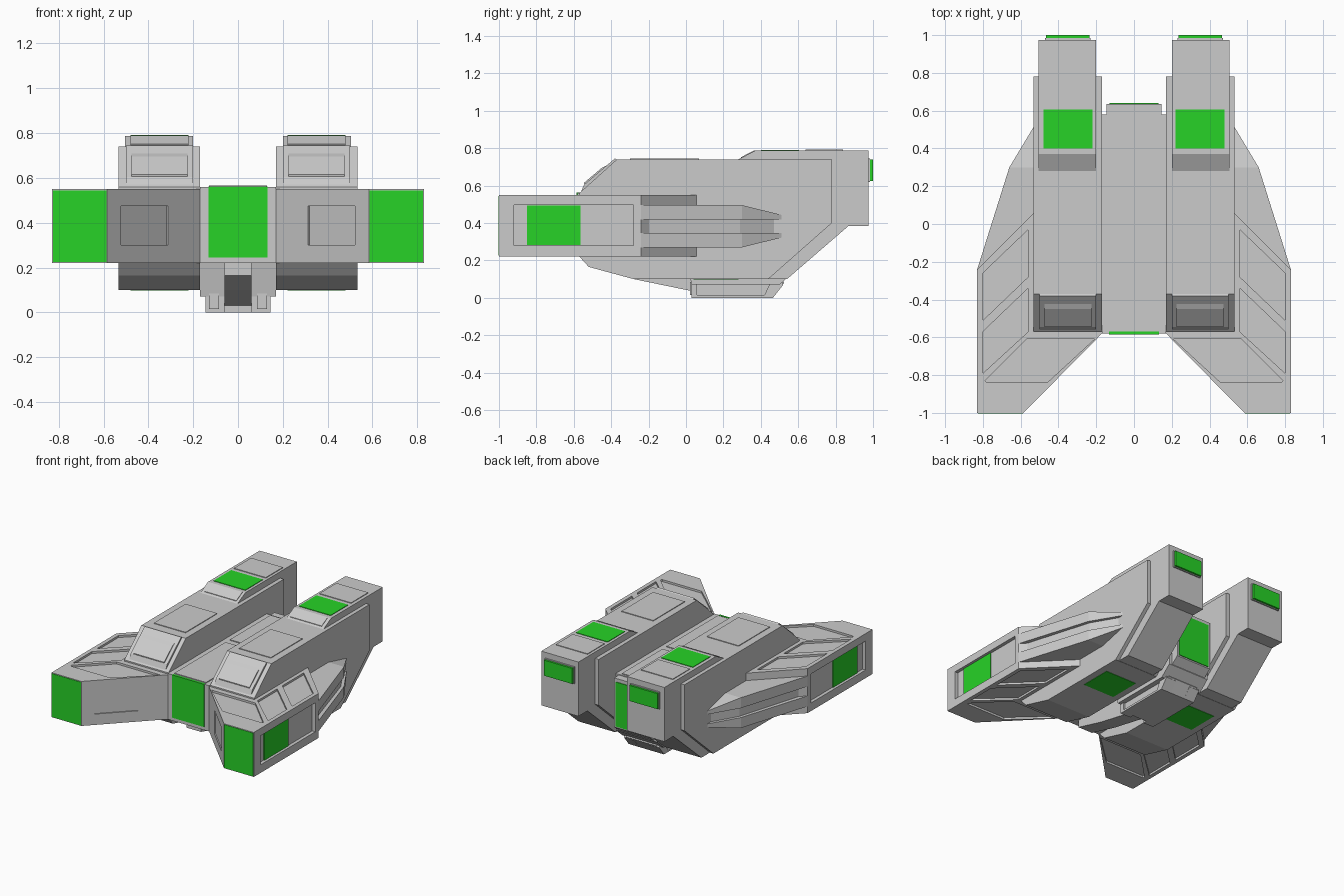
import bpy, bmesh

if "Cube" in bpy.data.objects:
    bpy.data.objects.remove(bpy.data.objects["Cube"])

green = bpy.data.materials.new("green_light")
green.diffuse_color = (0.02, 0.65, 0.02, 1)
green.use_nodes = True
green.node_tree.nodes["Principled BSDF"].inputs["Base Color"].default_value = green.diffuse_color


def prism(name, pts, axis, a, b, mirror=True, mat=None, edit=None):
    """Extrude a 2D polygon along an axis: x uses (y,z), y uses (x,z), z uses (x,y)."""
    def place(p, t):
        return {'x': (t, p[0], p[1]), 'y': (p[0], t, p[1]), 'z': (p[0], p[1], t)}[axis]
    bm = bmesh.new()
    lo = [bm.verts.new(place(p, a)) for p in pts]
    hi = [bm.verts.new(place(p, b)) for p in pts]
    bm.faces.new(lo)
    bm.faces.new(hi)
    n = len(pts)
    for i in range(n):
        j = (i + 1) % n
        bm.faces.new((lo[i], lo[j], hi[j], hi[i]))
    if edit:
        for v in bm.verts:
            edit(v.co)
    bmesh.ops.recalc_face_normals(bm, faces=bm.faces)
    me = bpy.data.meshes.new(name)
    bm.to_mesh(me)
    bm.free()
    ob = bpy.data.objects.new(name, me)
    bpy.context.collection.objects.link(ob)
    if mat:
        me.materials.append(mat)
    if mirror:
        ob.modifiers.new("mirror", 'MIRROR')
        ob.modifiers["mirror"].use_mirror_merge = False
    return ob


def box(name, x, y, z, mirror=True, mat=None):
    pts = [(x[0], y[0]), (x[1], y[0]), (x[1], y[1]), (x[0], y[1])]
    return prism(name, pts, 'z', z[0], z[1], mirror, mat)


def carve(target, cutters):
    """Cut recesses; cutters are removed afterwards."""
    for i, c in enumerate(cutters):
        m = target.modifiers.new("cut", 'BOOLEAN')
        m.object, m.operation, m.solver = c, 'DIFFERENCE', 'EXACT'
        target.modifiers.move(len(target.modifiers) - 1, i)
    bpy.context.view_layer.objects.active = target
    for m in [m for m in target.modifiers if m.type == 'BOOLEAN']:
        bpy.ops.object.modifier_apply(modifier=m.name)
    for c in cutters:
        bpy.data.objects.remove(c)


# Twin hulls: wide shell and narrower core running further back
shell = prism("hull_shell", [(-.57, .22), (-.57, .56), (-.37, .74), (.78, .74), (.78, .40),
                             (.44, .10), (-.28, .10), (-.52, .165)], 'x', .17, .533)
prism("hull_core", [(.0, .70), (.28, .74), (.37, .787), (.975, .787), (.975, .385),
                    (.87, .385), (.54, .10), (.0, .105)], 'x', .20, .505)

# Cockpit windows on the sloping noses
prism("window_frame", [(-.56, .57), (-.545, .605), (-.38, .745), (-.36, .735)], 'x', .20, .50)
prism("window_pane", [(-.54, .58), (-.545, .615), (-.45, .695), (-.40, .72)], 'x', .225, .475)

# Hull roof plates and green panels
box("roof_plate", (.22, .48), (-.30, .07), (.73, .745))
box("tail_plate", (.22, .48), (.64, .84), (.78, .792))
prism("slope_plate", [(.295, .74), (.295, .752), (.365, .789), (.365, .77)], 'x', .22, .48)
box("roof_light", (.22, .48), (.40, .605), (.78, .791), mat=green)
box("tail_light_frame", (.23, .47), (.97, .985), (.62, .745))
box("tail_light", (.235, .465), (.98, 1.0), (.625, .74), mat=green)
box("belly_light", (.22, .48), (.04, .28), (.097, .11), mat=green)

# Centre body between the hulls
prism("centre_body", [(-.58, .22), (-.58, .56), (.58, .56), (.58, .14), (.50, .07), (.03, .07),
                      (.0, .22)], 'x', -.17, .17, False)
prism("centre_tail", [(.55, .12), (.55, .555), (.635, .555), (.635, .19)], 'x', -.145, .145, False)
box("centre_tail_light", (-.13, .13), (.62, .64), (.20, .53), False, green)
box("centre_front_light", (-.132, .132), (-.586, -.57), (.245, .562), False, green)
for n, y in enumerate([(-.56, .04), (.09, .565)]):
    box(f"centre_roof_plate_{n}", (-.13, .13), y, (.55, .566), False)

# Keel block, its cheeks and the forward ridge
prism("keel", [(.06, .0), (.06, .12), (.50, .12), (.525, .08), (.465, .0)], 'x', -.125, .125, False)
cheek = prism("keel_cheek", [(.03, .0), (.03, .10), (.42, .10), (.50, .11), (.52, .07), (.465, .0)],
              'x', .06, .145)
carve(cheek, [prism("cut", [(.06, .015), (.06, .09), (.40, .09), (.45, .08), (.42, .015)],
                    'x', .132, .2, False)])
box("keel_front_lamp", (.085, .13), (.022, .04), (.015, .085))
prism("belly_ridge", [(-.52, .24), (-.52, .165), (-.28, .10), (.06, .03), (.06, .24)],
      'x', -.06, .06, False)

# Forward-swept wings with recessed panels above, below, outside and in front
wing = prism("wing", [(.17, -.58), (.57, -.985), (.585, -1.0), (.83, -1.0), (.83, -.24),
                      (.53, .06), (.17, .06)], 'z', .22, .55)
panels = [[(.21, -.61), (.57, -.61), (.79, -.83), (.78, -.84), (.46, -.84)],
          [(.56, -.57), (.56, -.34), (.80, -.57), (.80, -.79)],
          [(.56, -.28), (.56, -.03), (.80, -.26), (.80, -.51)]]
cuts = []
for p in panels:
    cuts.append(prism("cut", p, 'z', .535, .60, False))
    cuts.append(prism("cut", p, 'z', .15, .235, False))
cuts.append(prism("cut", [(-.92, .28), (-.92, .495), (-.28, .495), (-.28, .28)], 'x', .805, .9, False))
cuts.append(prism("cut", [(.318, -.718), (.528, -.932), (.46, -1.0), (.25, -.79)],
                  'z', .30, .475, False))
carve(wing, cuts)
box("wing_tip_light", (.587, .826), (-1.003, -.98), (.225, .545), mat=green)
box("wing_side_light", (.79, .812), (-.85, -.565), (.281, .494), mat=green)


# Tapered rear fins, an upper and lower blade with a slimmer spine between
def blade_taper(sign):
    def edit(co):
        outer = (co.z - .3825) * sign > .08
        if outer and co.y > .4:
            co.z = .3825 + sign * .0575
    return edit


front = [(.83, -.24), (.66, .30), (.50, .30), (.50, -.24)]
rear = [(.66, .30), (.525, .525), (.50, .525), (.50, .30)]
for side, s in (("upper", 1), ("lower", -1)):
    z0, z1 = .3825 + s * .035, .3825 + s * .1125
    prism(f"{side}_fin_front", front, 'z', z0, z1)
    prism(f"{side}_fin_rear", rear, 'z', z0, z1, edit=blade_taper(s))
prism("fin_spine", [(.80, -.24), (.64, .29), (.51, .51), (.45, .51), (.45, -.24)], 'z', .33, .435)
